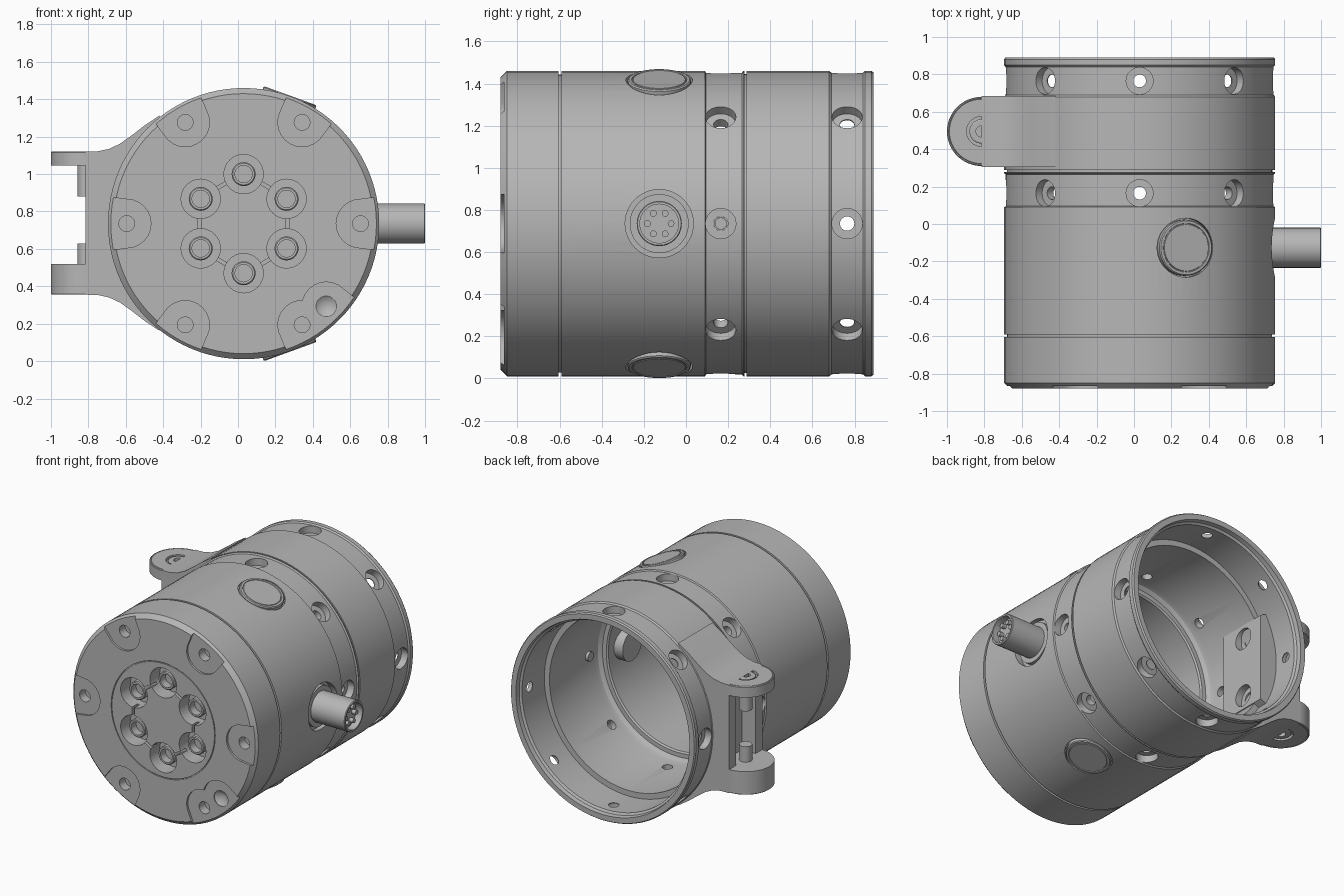
import bpy, bmesh, math
from mathutils import Vector, Matrix

if "Cube" in bpy.data.objects:
    bpy.data.objects.remove(bpy.data.objects["Cube"])

grey = bpy.data.materials.new("machined_grey")
grey.use_nodes = True
COLOUR = (0.47, 0.47, 0.47, 1)
grey.diffuse_color = COLOUR
grey.node_tree.nodes["Principled BSDF"].inputs["Base Color"].default_value = COLOUR

C = Vector((0.03, 0, 0.735))          # housing axis passes through here along y
parts = []


def finish(name, bm):
    bmesh.ops.recalc_face_normals(bm, faces=bm.faces)
    mesh = bpy.data.meshes.new(name)
    bm.to_mesh(mesh)
    bm.free()
    mesh.materials.append(grey)
    obj = bpy.data.objects.new(name, mesh)
    bpy.context.collection.objects.link(obj)
    parts.append(obj)
    return obj


def lathe(name, profile, origin, direction, seg=32):
    """Revolve (radius, height) points about a direction; ends lie on the axis."""
    bm = bmesh.new()
    m = Matrix.Translation(origin) @ Vector(direction).to_track_quat('Z', 'Y').to_matrix().to_4x4()
    rings = []
    for r, h in profile:
        n = 1 if r < 1e-6 else seg
        rings.append([bm.verts.new(m @ Vector((r * math.cos(2 * math.pi * i / seg),
                                               r * math.sin(2 * math.pi * i / seg), h)))
                      for i in range(n)])
    for a, b in zip(rings, rings[1:]):
        for i in range(seg):
            j = (i + 1) % seg
            if len(a) == 1:
                bm.faces.new((a[0], b[i], b[j]))
            elif len(b) == 1:
                bm.faces.new((a[i], a[j], b[0]))
            else:
                bm.faces.new((a[i], a[j], b[j], b[i]))
    return finish(name, bm)


def rod(name, r, h0, h1, origin, direction, seg=32):
    return lathe(name, [(0, h0), (r, h0), (r, h1), (0, h1)], origin, direction, seg)


def prism(name, points, extrude):
    bm = bmesh.new()
    face = bm.faces.new([bm.verts.new(p) for p in points])
    new = bmesh.ops.extrude_face_region(bm, geom=[face])["geom"]
    bmesh.ops.translate(bm, vec=extrude, verts=[v for v in new if isinstance(v, bmesh.types.BMVert)])
    return finish(name, bm)


def box(name, lo, hi):
    (x0, y0, z0), (x1, y1, z1) = lo, hi
    return prism(name, [(x0, y0, z0), (x1, y0, z0), (x1, y1, z0), (x0, y1, z0)], (0, 0, z1 - z0))


def cut(target, cutters):
    for c in cutters:
        c.hide_render = True
        mod = target.modifiers.new("cut", 'BOOLEAN')
        mod.operation, mod.solver, mod.object = 'DIFFERENCE', 'EXACT', c
        bpy.context.view_layer.objects.active = target
        bpy.ops.object.modifier_apply(modifier=mod.name)
        parts.remove(c)
        bpy.data.objects.remove(c)


def radial(deg):
    a = math.radians(deg)
    return Vector((math.cos(a), 0, math.sin(a)))


# Housing: closed front, grooves and bands outside, stepped bore open at the back
housing = lathe("housing", [
    (0, -.88), (.402, -.88), (.402, -.872), (.408, -.872), (.408, -.88), (.695, -.88),
    (.725, -.85), (.725, -.605), (.708, -.605), (.708, -.59), (.725, -.59), (.725, .09),
    (.716, .095), (.716, .265), (.725, .272), (.725, .278), (.71, .278), (.71, .288),
    (.725, .288), (.725, .68), (.716, .69), (.716, .84), (.725, .85), (.725, .88),
    (.718, .89), (.68, .89), (.675, .86), (.66, .85), (.66, .6), (.62, .6), (.62, .1),
    (.612, .07), (.59, .05), (.56, .05), (.55, .04), (.55, -.5), (0, -.5)], C, (0, 1, 0), 96)

# Eight counterbored holes around each of the two bands
cut(housing, [lathe("cutter", [(0, .5), (.034, .5), (.034, .665), (.072, .665), (.072, .8), (0, .8)],
                    C + Vector((0, y, 0)), radial(45 * k))
              for y in (.165, .765) for k in range(8)])

# Front face: open-ended screw pockets with screw holes
for deg in (0, 60, 120, 180, 240, 300, 315):
    u = radial(deg)
    v = radial(deg + 90)
    flat = [(.77, -.17), (.70, -.14)]
    arc = [(.625 - .13 * math.cos(math.radians(t)), .13 * math.sin(math.radians(t)))
           for t in range(-75, 76, 15)]
    outline = flat + arc + [(a, -b) for a, b in reversed(flat)]
    cut(housing, [prism("cutter", [C + u * a + v * b + Vector((0, -.9, 0)) for a, b in outline],
                        (0, .035, 0))])
    base = C + u * .625 + Vector((0, -.88, 0))
    if deg == 315:
        hole = lathe("cutter", [(0, -.02), (.055, -.02), (.055, .02), (0, .06)], base, (0, 1, 0))
    else:
        hole = rod("cutter", .042, -.02, .08, base, (0, 1, 0))
    cut(housing, [hole])

# Centre bolt circle: deep bores, thin slots between them, socket screws inside
for k in range(6):
    base = C + radial(30 + 60 * k) * .265 + Vector((0, -.88, 0))
    cut(housing, [rod("cutter", .105, -.02, .11, base, (0, 1, 0))])
    lathe("front_socket_screw", [(0, .13), (.064, .13), (.064, .04), (.058, .034), (.046, .034),
                                 (.046, .09), (0, .09)], base, (0, 1, 0))
for k in range(6):
    u, v = radial(60 * k), radial(60 * k + 90)
    corners = [(.226, -.06), (.244, -.06), (.244, .06), (.226, .06)]
    cut(housing, [prism("cutter", [C + u * a + v * b + Vector((0, -.9, 0)) for a, b in corners],
                        (0, .08, 0))])

# Round cover discs, above and below
for deg in (70, -70):
    o = C + Vector((0, -.127, 0))
    cut(housing, [rod("cutter", .158, .69, .85, o, radial(deg), 48)])
    lathe("cover_disc", [(0, .67), (.15, .67), (.15, .722), (.144, .728), (.131, .728),
                         (.129, .724), (.126, .724), (.124, .728), (0, .728)], o, radial(deg), 48)

# Side connector with flange, hollow barrel and six pins
o = C + Vector((0, -.127, 0))
cut(housing, [rod("cutter", .162, .675, .85, o, radial(0), 48),
              rod("cutter", .1, .4, .8, o, radial(0), 48)])
lathe("connector", [(0, .48), (.107, .48), (.107, .66), (.14, .66), (.14, .705), (.107, .705),
                    (.107, .966), (.103, .97), (.092, .97), (.092, .92), (0, .92)],
      o, radial(0), 48)
for k in range(6):
    rod("connector_pin", .016, .9, .95, o + Vector((0, .056 * math.cos(k * math.pi / 3),
                                                    .056 * math.sin(k * math.pi / 3))), radial(0), 12)

# Screw in the band hole beside the connector
lathe("band_screw", [(0, .6), (.033, .6), (.033, .67), (.026, .67), (.026, .65), (0, .65)],
      C + Vector((0, .165, 0)), radial(0))

# Hinge bracket: faired block blending into the housing
Y0, Y1, YM = .305, .685, .495
upper = [(-.815, .3825), (-.75, .384), (-.69, .397), (-.63, .425), (-.57, .468), (-.50, .522), (-.42, .575)]
inner = [(C.x + .7 * math.cos(math.radians(t)), .7 * math.sin(math.radians(t)))
         for t in range(130, 231, 5)]
outline = upper + inner + [(x, -z) for x, z in reversed(upper)]
bracket = prism("hinge_bracket", [(x, Y0, z + .7375) for x, z in outline], (0, Y1 - Y0, 0))
cut(bracket, [box("cutter", (-.9, YM - .11, .52), (-.71, YM + .11, 1.045))])

# Rounded lugs with recessed screws, and the two facing pivot pins
PIVOT = Vector((-.815, YM, 0))
for name, z_out, z_in, pin_end, s in (("upper", 1.12, 1.045, .88, 1), ("lower", .355, .52, .63, -1)):
    t = abs(z_out - z_in)
    at = PIVOT + Vector((0, 0, z_in))
    lathe(name + "_lug", [(0, 0), (.185, 0), (.185, t - .004), (.181, t), (.176, t), (.174, t - .004),
                          (.172, t), (.08, t), (.08, t - .02), (.065, t - .02), (.065, t - .004),
                          (.058, t), (.03, t), (.03, t - .03), (0, t - .03)], at, (0, 0, s), 48)
    rod(name + "_pivot_pin", .042, -.01, abs(pin_end - z_in), at, (0, 0, -s))

# Mounting block inside the bore behind the bracket, with two counterbores
block = prism("inner_mounting_block",
              [C + radial(t) * .68 + Vector((0, .3, 0)) for t in range(150, 211, 5)]
              + [C + Vector((-.53, .3, -.31)), C + Vector((-.53, .3, .31))], (0, .37, 0))
cut(block, [lathe("cutter", [(0, .4), (.075, .4), (.075, .58), (.04, .58), (.04, .64), (0, .64)],
                  C + Vector((0, YM, dz)), (-1, 0, 0)) for dz in (-.21, .21)])

# Smooth curved faces, keep machined edges crisp
bpy.ops.object.select_all(action='DESELECT')
for p in parts:
    p.select_set(True)
bpy.context.view_layer.objects.active = housing
bpy.ops.object.shade_smooth_by_angle(angle=math.radians(28))
